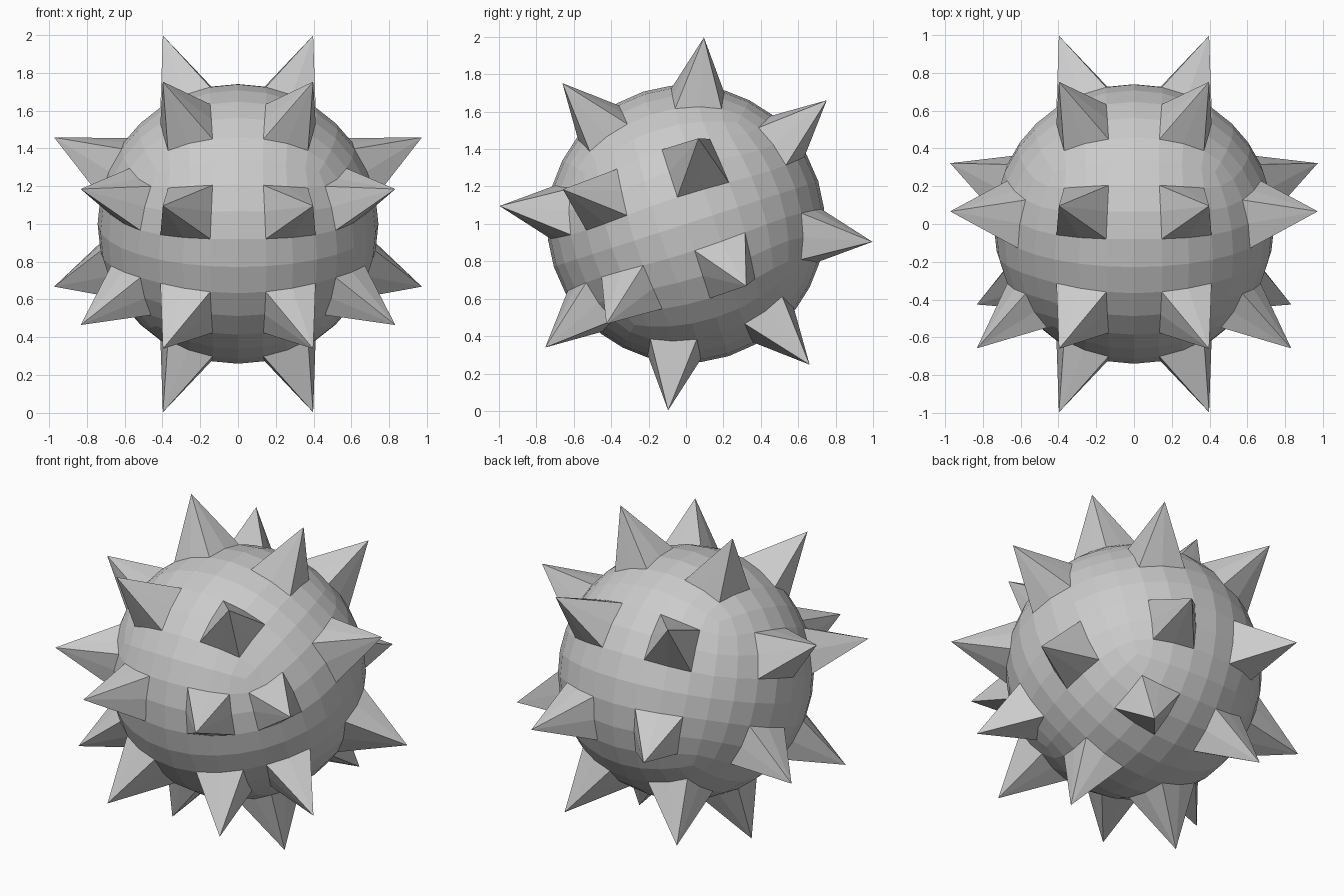
import bpy, bmesh, math
from mathutils import Vector, Matrix

if "Cube" in bpy.data.objects:
    bpy.data.objects.remove(bpy.data.objects["Cube"])

BALL_R, TIP_R = 0.743, 1.0775
TILT = math.radians(17.9)

# Ball: cube subdivided three times and rounded to a sphere
bpy.ops.mesh.primitive_cube_add(size=2)
ball = bpy.context.object
ball.name = "spiked_ball"
sub = ball.modifiers.new("round", 'SUBSURF')
sub.levels = sub.render_levels = 3
sub.use_limit_surface = False
bpy.ops.object.modifier_apply(modifier=sub.name)

bm = bmesh.new()
bm.from_mesh(ball.data)
for v in bm.verts:
    v.co = v.co.normalized() * BALL_R

# Spike directions: two rings of eight around x, plus four on each side
dirs = []
for sx in (-1, 1):
    for i in range(8):
        a = math.radians(22.5 + 45 * i)
        dirs.append(Vector((sx * 0.37, 0.93 * math.cos(a), 0.93 * math.sin(a))))
    for sz in (-1, 1):
        dirs.append(Vector((sx * 0.91, 0.18, sz * 0.37)))
        dirs.append(Vector((sx * 0.78, -0.52, sz * 0.355)))

# Pull the nearest vertex of each patch outward, with ridges to the patch corners
tips = [max(bm.verts, key=lambda v: v.co.normalized().dot(d)) for d in dirs]
for tip in tips:
    for f in list(tip.link_faces):
        vs = list(f.verts)
        corner = vs[(vs.index(tip) + 2) % 4]
        bmesh.utils.face_split(f, tip, corner)
    tip.co = tip.co.normalized() * TIP_R

# Tilt the whole ball and stand it on the ground
bm.transform(Matrix.Translation((0, 0, 1)) @ Matrix.Rotation(TILT, 4, 'X'))
for f in bm.faces:
    f.smooth = False
bm.to_mesh(ball.data)
bm.free()
